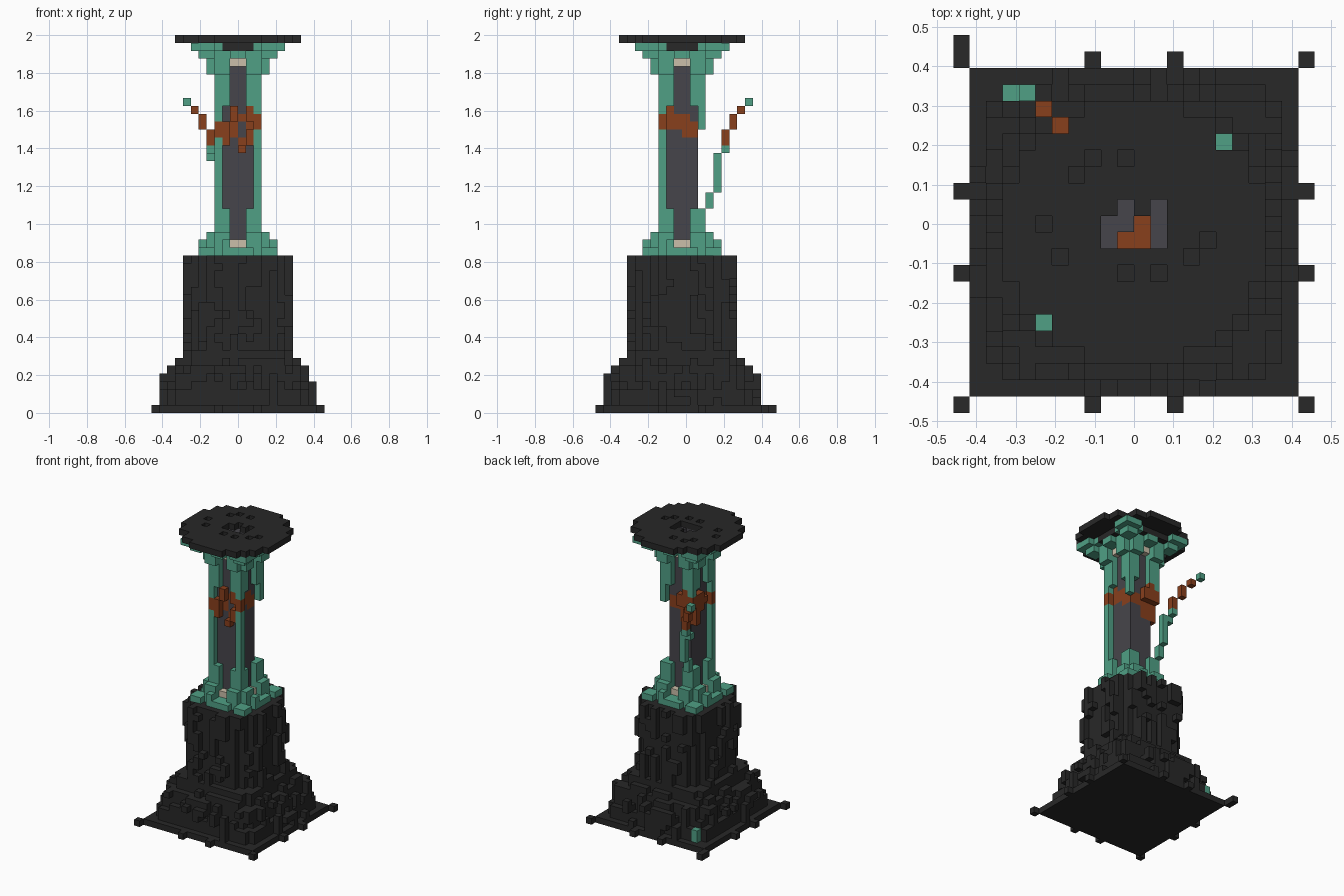
import bpy
import bmesh
import random
from mathutils import Vector

cube = bpy.data.objects.get("Cube")
if cube:
    bpy.data.objects.remove(cube)

random.seed(7)
V = 2 / 48                       # block size
cells = {}                       # block position -> (part, material)


def material(name, r, g, b):
    m = bpy.data.materials.new(name)
    m.use_nodes = True
    m.diffuse_color = (r, g, b, 1)
    m.node_tree.nodes["Principled BSDF"].inputs["Base Color"].default_value = (r, g, b, 1)
    return m


BLACK = material("black_stone", 0.021, 0.021, 0.021)
GREEN = material("aged_green", 0.08, 0.35, 0.235)
RUST = material("rust_brown", 0.25, 0.05, 0.012)
GREY = material("dark_grey", 0.062, 0.06, 0.07)
BEIGE = material("pale_beige", 0.6, 0.52, 0.4)


def ring(i):
    """Distance of a block from the centre line, the same on both sides."""
    return i if i >= 0 else -i - 1


def put(part, mat, x, y, z):
    cells[x, y, z] = (part, mat)


def fill(part, mat, z0, z1, rule, size=12):
    """Fill every block whose (a, b) ring distances satisfy the rule."""
    for x in range(-size, size):
        for y in range(-size, size):
            if rule(ring(x), ring(y)):
                for z in range(z0, z1):
                    put(part, mat, x, y, z)


def knobs(part, z0, z1, half, cut, chance):
    """Scatter short upright runs of blocks over the skin of a layer."""
    for x in range(-half, half):
        for y in range(-half, half):
            if ring(x) + ring(y) > cut:
                continue
            z = z0
            while z < z1:
                run = random.randint(1, 3)
                if random.random() < chance:
                    for k in range(z, min(z + run, z1)):
                        cells.setdefault((x, y, k), (part, BLACK))
                z += run


# Ground plate and its rim studs
fill("ground_plate", BLACK, 0, 1, lambda a, b: max(a, b) < 10)
for s in (-11, 10):
    for t in (-11, -3, 2, 10):
        put("rim_studs", BLACK, s, t, 0)
        put("rim_studs", BLACK, t, s, 0)
put("rim_studs", BLACK, -11, 11, 0)

# Rough stepped skirt
for z, h in enumerate((9, 9, 8, 8, 8, 7, 7), 1):
    fill("skirt", BLACK, z, z + 1, lambda a, b: max(a, b) < h and a + b < 2 * h - 2)
knobs("skirt", 1, 5, 10, 13, 0.28)
knobs("skirt", 1, 6, 9, 14, 0.4)
knobs("skirt", 1, 7, 8, 12, 0.5)

# Rough tower
fill("tower", BLACK, 7, 20, lambda a, b: max(a, b) < 6 and a + b < 9)
knobs("tower", 7, 20, 7, 9, 0.36)

# Green block lying on the rear corner of the skirt
for z in range(1, 8):
    cells.pop((-8, 8, z), None)
for z in (1, 2):
    put("loose_block", GREEN, -8, 8, z)

# Grey shaft
fill("shaft", GREY, 20, 47, lambda a, b: max(a, b) < 2)

# Corner columns, the two rear ones broken in the middle
for x in (-3, 2):
    for y in (-3, 2):
        for z in range(20, 46):
            if y < 0 or z < 26 or z >= 36:
                put("corner_columns", GREEN, x, y, z)
wings = lambda a, b: max(a, b) == 2 and min(a, b) == 1
fill("column_wings", GREEN, 20, 26, wings)
fill("column_wings", GREEN, 39, 46, wings)

# Lower collar with diagonal feet
fill("lower_collar", GREEN, 20, 21,
     lambda a, b: max(a, b) < 5 and (a + b < 6 or abs(a - b) < 2))
fill("lower_collar", GREEN, 21, 23,
     lambda a, b: max(a, b) < 4 and a + b < 6 and min(a, b) > 0)
for x, y in ((-5, 1), (4, -2), (1, 4), (-2, -5)):
    put("lower_collar", GREEN, x, y, 21)

# Upper flare: diagonal brackets spreading under the cap
fill("upper_flare", GREEN, 43, 45,
     lambda a, b: 1 < max(a, b) < 4 and a + b < 6 and min(a, b) > 0)
fill("upper_flare", GREEN, 45, 46,
     lambda a, b: 2 <= max(a, b) < 5 and (a + b < 5 or abs(a - b) < 2))
fill("upper_flare", GREEN, 46, 47,
     lambda a, b: max(a, b) < 6 and min(a, b) > 1 and abs(a - b) < 3)

# Beige studs in the middle of each side
for z in (21, 44):
    fill("beige_studs", BEIGE, z, z + 1, lambda a, b: max(a, b) == 2 and min(a, b) == 0)

# Slanting rust band around the shaft and columns
for (x, y, z), (part, mat) in list(cells.items()):
    if part in ("shaft", "corner_columns", "column_wings") and not (x == 2 and y == 2):
        if abs(z - 35.45 - 0.3 * x + 0.3 * y) < 1.04:
            put(part, RUST, x, y, z)
for z in (36, 37):
    put("corner_columns", RUST, -3, 2, z)

# Rust stains on the shaft: right side, then the rear left, and a bare spot in front
for x, y, z in ((1, -1, 37), (1, 0, 37), (1, -2, 38)):
    put("shaft", RUST, x, y, z)
for z in range(33, 38):
    for x, y in ((-2, 1), (-2, 0), (-1, 1)):
        put("shaft", RUST, x, y, z)
for z in (35, 36):
    put("shaft", GREY, 0, -2, z)

# Lumps of rust: front, then the rear left
for x, y, z in ((0, -3, 33), (0, -2, 34), (-1, -3, 38), (-1, -3, 37), (-2, -3, 34), (-2, -3, 35),
                (-2, -3, 36), (1, -3, 34), (1, -3, 35), (1, -3, 37), (1, -3, 38),
                (-3, 1, 33), (-3, 1, 34), (-3, 1, 35), (-3, 1, 36), (-3, 1, 37),
                (-3, 0, 35), (-3, 0, 36), (-3, 0, 37), (-3, -1, 36),
                (-2, 2, 36), (-2, 2, 37), (-2, 2, 38), (-1, 2, 36), (-1, 2, 37)):
    put("rust_lumps", RUST, x, y, z)

# Strut peeled away from the rear column
strut = ((-3, 3, 26, 28), (-3, 4, 28, 33), (-4, 4, 32, 33), (-4, 5, 33, 36),
         (-5, 6, 36, 38), (-6, 7, 38, 39), (-7, 8, 39, 40))
for x, y, z0, z1 in strut:
    for z in range(z0, z1):
        put("peeled_strut", RUST if 33 < z < 39 else GREEN, x, y, z)

# Round cap with cross ribs beneath and pits on top
fill("cap_ribs", BLACK, 46, 47, lambda a, b: min(a, b) < 2 <= max(a, b) < 5)
fill("cap", BLACK, 47, 48, lambda a, b: (a + 0.5) ** 2 + (b + 0.5) ** 2 < 63)
for x, y in ((-4, 3), (-3, 4), (-1, 4), (4, -1), (3, -2), (-5, -2), (-1, -3), (1, -3), (-6, 0)):
    put("cap_ribs", BLACK, x, y, 46)
    cells.pop((x, y, 47), None)

# Gaps in the cap that bare the flare and the strut below
for x, y in ((5, 5), (-6, -6), (-5, 6)):
    cells.pop((x, y, 47), None)

# Opening through the cap into the hollow shaft
for x in range(-2, 2):
    for y in range(-1, 2):
        if (x, y) not in ((0, 1), (-2, 1)):
            cells.pop((x, y, 47), None)
for x, y in ((0, 0), (-1, -1), (0, -1)):
    for z in range(38, 47):
        cells.pop((x, y, z), None)
    put("shaft", RUST, x, y, 37)

# Turn the blocks into one mesh per part, keeping only open faces
SIDES = [Vector(d) for d in ((1, 0, 0), (-1, 0, 0), (0, 1, 0), (0, -1, 0), (0, 0, 1), (0, 0, -1))]
for part in dict.fromkeys(p for p, m in cells.values()):
    bm = bmesh.new()
    verts, slots = {}, []
    for pos, (owner, mat) in cells.items():
        if owner != part:
            continue
        if mat not in slots:
            slots.append(mat)
        mid = Vector(pos) + Vector((0.5, 0.5, 0.5))
        for n in SIDES:
            if tuple(int(c) for c in Vector(pos) + n) in cells:
                continue
            u = Vector((n.y, n.z, n.x))
            w = n.cross(u)
            loop = []
            for p, q in ((-1, -1), (1, -1), (1, 1), (-1, 1)):
                key = tuple(round(c) for c in mid + (n + u * p + w * q) / 2)
                if key not in verts:
                    verts[key] = bm.verts.new((key[0] * V, (key[1] - 0.5) * V, key[2] * V))
                loop.append(verts[key])
            bm.faces.new(loop).material_index = slots.index(mat)
    mesh = bpy.data.meshes.new(part)
    bm.to_mesh(mesh)
    bm.free()
    for m in slots:
        mesh.materials.append(m)
    bpy.context.collection.objects.link(bpy.data.objects.new(part, mesh))
